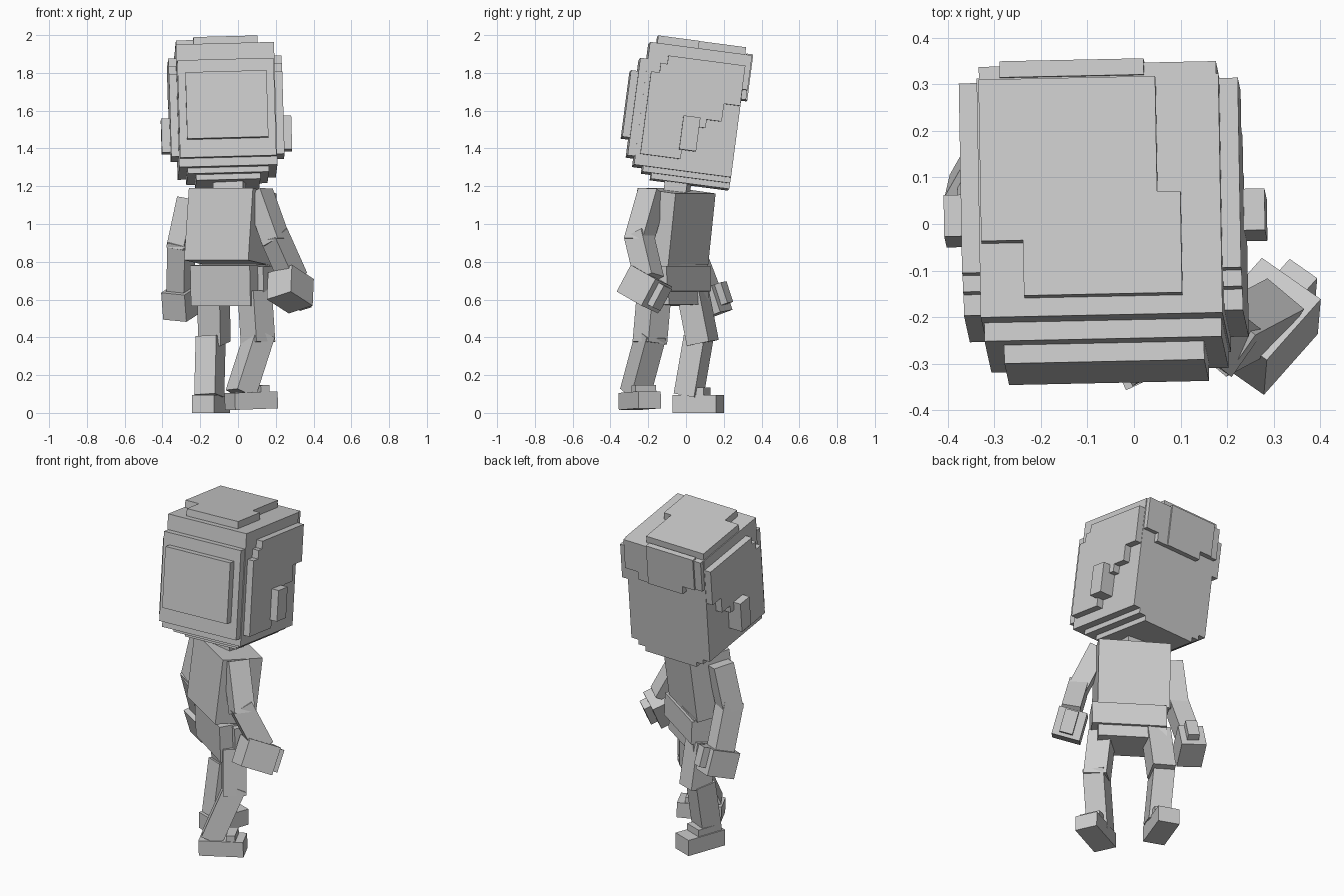
import bpy
import bmesh
import math
from mathutils import Matrix, Vector, Euler

grey = bpy.data.materials.new("plain_grey")
grey.diffuse_color = (0.6, 0.6, 0.6, 1)


def boxes(name, frame, parts):
    """One object from boxes given as (x0, x1, y0, y1, z0, z1) in a local frame."""
    bm = bmesh.new()
    for x0, x1, y0, y1, z0, z1 in parts:
        m = (Matrix.Translation(((x0 + x1) / 2, (y0 + y1) / 2, (z0 + z1) / 2))
             @ Matrix.Diagonal((x1 - x0, y1 - y0, z1 - z0, 1)))
        bmesh.ops.create_cube(bm, size=1, matrix=frame @ m)
    mesh = bpy.data.meshes.new(name)
    bm.to_mesh(mesh)
    bm.free()
    mesh.materials.append(grey)
    ob = bpy.data.objects.new(name, mesh)
    bpy.context.collection.objects.link(ob)
    return ob


def frame(loc, pitch=0, roll=0, yaw=0):
    rot = Euler([math.radians(a) for a in (pitch, roll, yaw)], 'XYZ')
    return Matrix.Translation(loc) @ rot.to_matrix().to_4x4()


def centred(w, d, h):
    return (-w / 2, w / 2, -d / 2, d / 2, -h / 2, h / 2)


def limb(name, top, bottom, w, d, yaw, extra=0.02):
    """Box running between two joints, turned by yaw around its length."""
    a, b = Vector(top), Vector(bottom)
    z = (a - b).normalized()
    x = Vector((math.cos(math.radians(yaw)), math.sin(math.radians(yaw)), 0))
    y = z.cross(x).normalized()
    x = y.cross(z)
    rot = Matrix((x, y, z)).transposed().to_4x4()
    m = Matrix.Translation((a + b) / 2) @ rot
    boxes(name, m, [centred(w, d, (a - b).length + 2 * extra)])


# Head: stepped blocks in one tilted frame
head = frame((-0.065, 0.03, 1.6), -7.5, -1.5, 1.2)
boxes("head", head, [
    (-0.26, 0.26, -0.27, 0.248, -0.33, 0.325),
    (-0.215, 0.215, -0.22, 0.248, -0.36, -0.33),
    (-0.17, 0.17, -0.17, 0.248, -0.39, -0.36),
])
boxes("face_layers", head, [
    (-0.255, 0.255, -0.31, -0.27, -0.285, 0.235),
    (-0.215, 0.215, -0.35, -0.31, -0.19, 0.165),
])
boxes("hair_top", head, [
    (-0.255, 0.125, -0.01, 0.24, 0.325, 0.367),
    (-0.255, -0.165, -0.11, -0.01, 0.325, 0.367),
    (-0.165, 0.175, -0.23, -0.01, 0.325, 0.367),
])
boxes("hair_back", head, [
    (-0.255, -0.21, 0.248, 0.273, 0.14, 0.325),
    (-0.21, -0.13, 0.248, 0.283, 0.14, 0.335),
    (-0.13, 0.1, 0.248, 0.283, 0.09, 0.335),
    (0.1, 0.17, 0.248, 0.275, 0.09, 0.325),
    (0.17, 0.255, 0.248, 0.275, 0.14, 0.325),
])

# Side hair and ears, mirrored
for s, side in ((1, "right"), (-1, "left")):
    def mirror(parts):
        return [(min(s * p[0], s * p[1]), max(s * p[0], s * p[1])) + p[2:] for p in parts]
    boxes(side + "_side_hair", head, mirror([
        (0.26, 0.30, -0.245, -0.20, -0.27, 0.17),
        (0.26, 0.30, -0.20, -0.165, -0.27, 0.22),
        (0.26, 0.30, -0.165, -0.03, -0.27, 0.265),
        (0.26, 0.30, -0.03, 0.08, -0.09, 0.265),
        (0.26, 0.30, 0.08, 0.16, -0.045, 0.265),
        (0.26, 0.30, 0.16, 0.246, 0.05, 0.265),
    ]))
    boxes(side + "_ear", head, mirror([(0.26, 0.345, -0.045, 0.045, -0.22, -0.04)]))

boxes("neck", frame((-0.045, -0.045, 1.2), -7, 0, -8), [centred(0.16, 0.12, 0.16)])

# Torso and hips, turned to one side
boxes("torso", frame((-0.04, -0.07, 0.985), -7, 0, -32), [centred(0.40, 0.24, 0.385)])
boxes("hips", frame((-0.035, -0.07, 0.675), 2, 0, -34), [
    (-0.19, 0.19, -0.105, 0.10, -0.105, 0.11),
    (-0.19, 0.225, -0.03, 0.115, -0.035, 0.10),
])

# Legs
limb("right_thigh", (0.09, -0.17, 0.62), (0.105, -0.19, 0.39), 0.13, 0.13, -50)
limb("right_shin", (0.11, -0.19, 0.40), (0.02, -0.265, 0.12), 0.12, 0.12, -60)
boxes("right_foot", frame((0.07, -0.245, 0.07), 2, 0, -65), [
    (-0.065, 0.065, -0.125, 0.125, -0.05, 0.04),
    (-0.06, 0.06, 0.03, 0.08, 0.0, 0.075),
])
limb("left_thigh", (-0.13, 0.04, 0.62), (-0.125, 0.085, 0.39), 0.13, 0.13, -25)
limb("left_shin", (-0.145, 0.065, 0.39), (-0.152, 0.015, 0.10), 0.12, 0.12, -25, 0.01)
boxes("left_foot", frame((-0.142, 0.065, 0.05), 0, 0, -20), [
    (-0.062, 0.062, -0.123, 0.123, -0.05, 0.045),
    (-0.055, 0.055, -0.06, 0.05, 0.0, 0.085),
])

# Arms and hands
limb("right_upper_arm", (0.12, -0.185, 1.14), (0.195, -0.245, 0.93), 0.105, 0.12, -35, 0.03)
limb("right_forearm", (0.20, -0.245, 0.92), (0.285, -0.20, 0.73), 0.105, 0.12, -35, 0.025)
boxes("right_hand", frame((0.277, -0.22, 0.655), -24, -15, -35), [
    (-0.08, 0.08, -0.095, 0.095, -0.08, 0.08),
    (-0.035, 0.04, 0.095, 0.135, -0.06, 0.07),
])
limb("left_upper_arm", (-0.255, 0.025, 1.1), (-0.30, 0.015, 0.89), 0.105, 0.12, -30, 0.03)
limb("left_forearm", (-0.30, 0.015, 0.88), (-0.305, 0.10, 0.66), 0.105, 0.12, -30, 0.03)
boxes("left_hand", frame((-0.30, 0.12, 0.585), 18, 5, -28), [
    (-0.07, 0.07, -0.085, 0.085, -0.075, 0.075),
    (-0.03, 0.035, 0.08, 0.125, -0.04, 0.075),
])
